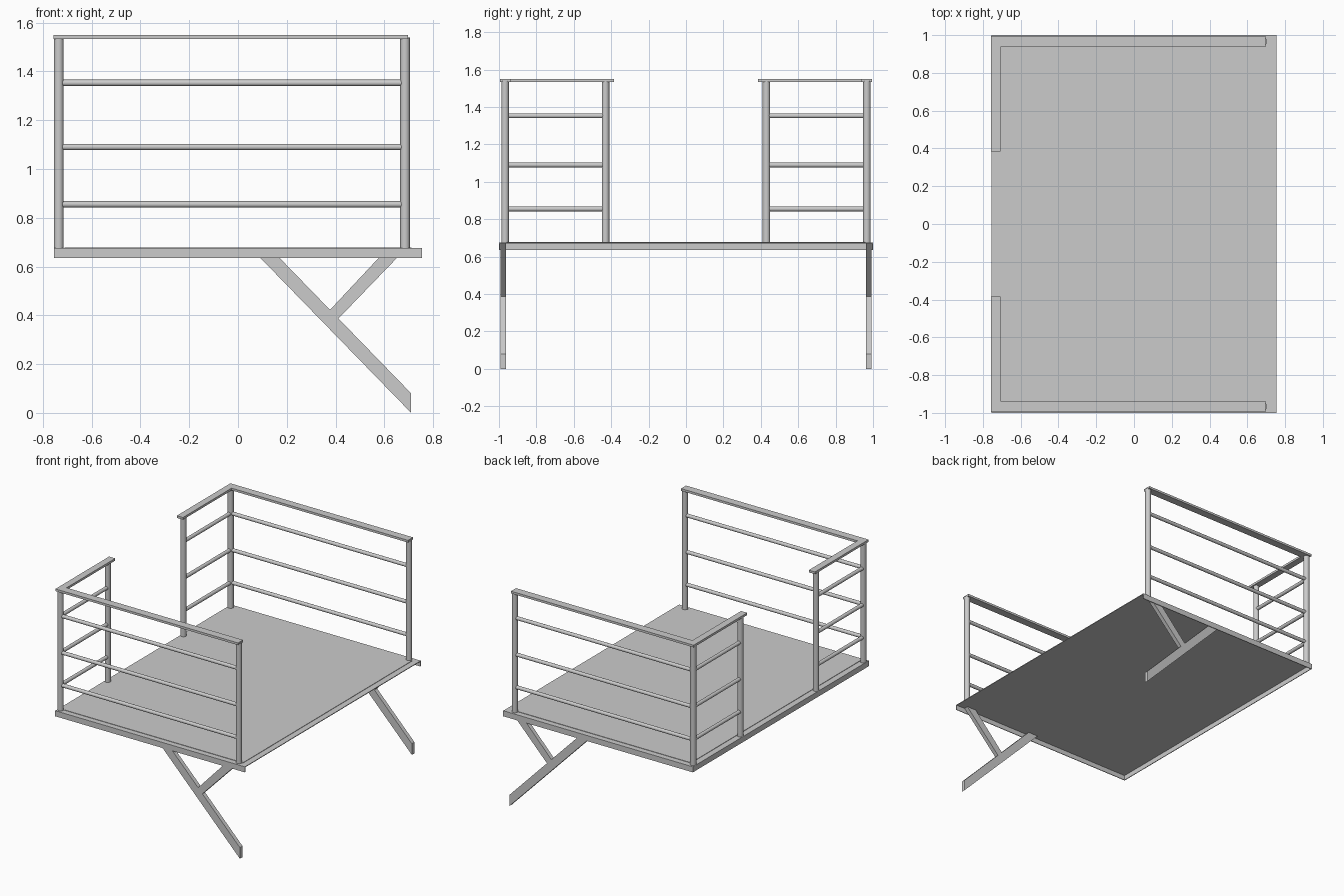
import bpy
import bmesh
from mathutils import Vector

if "Cube" in bpy.data.objects:
    bpy.data.objects.remove(bpy.data.objects["Cube"])


def make_object(name, bm):
    bmesh.ops.recalc_face_normals(bm, faces=bm.faces)
    mesh = bpy.data.meshes.new(name)
    bm.to_mesh(mesh)
    bm.free()
    ob = bpy.data.objects.new(name, mesh)
    bpy.context.collection.objects.link(ob)
    return ob


def prism(name, outline, axis, lo, hi):
    """Extrude a flat outline along 'y' (outline in xz) or 'z' (outline in xy)."""
    bm = bmesh.new()
    pts = [(a, lo, b) if axis == 'y' else (a, b, lo) for a, b in outline]
    face = bm.faces.new([bm.verts.new(p) for p in pts])
    out = bmesh.ops.extrude_face_region(bm, geom=[face])
    shift = Vector((0, hi - lo, 0)) if axis == 'y' else Vector((0, 0, hi - lo))
    verts = [g for g in out["geom"] if isinstance(g, bmesh.types.BMVert)]
    bmesh.ops.translate(bm, verts=verts, vec=shift)
    return make_object(name, bm)


def rect(x, y):
    return [(-x, -y), (x, -y), (x, y), (-x, y)]


def tube(name, start, end, radius, sides=20):
    a, b = Vector(start), Vector(end)
    bm = bmesh.new()
    bmesh.ops.create_cone(bm, cap_ends=True, segments=sides, radius1=radius,
                          radius2=radius, depth=(b - a).length)
    ob = make_object(name, bm)
    ob.location = (a + b) / 2
    ob.rotation_euler = (b - a).to_track_quat('Z', 'Y').to_euler()
    bpy.ops.object.select_all(action='DESELECT')
    ob.select_set(True)
    bpy.context.view_layer.objects.active = ob
    bpy.ops.object.shade_smooth_by_angle()
    return ob


# thin deck sheet, floor covering, and a skirt on three sides (open at +x)
prism("deck", rect(0.755, 1.0), 'z', 0.671, 0.676)
prism("floor_panel", rect(0.712, 0.96), 'z', 0.673, 0.679)
skirt = [(0.755, -1), (0.755, -0.995), (-0.75, -0.995), (-0.75, 0.995),
         (0.755, 0.995), (0.755, 1), (-0.755, 1), (-0.755, -1)]
prism("deck_skirt", skirt, 'z', 0.636, 0.673)

BACK, FRONT = -0.735, 0.685
OUTER, INNER = 0.967, 0.43

for side, s in (("near", -1), ("far", 1)):
    # posts
    for label, x, y in (("corner", BACK, OUTER), ("gate", BACK, INNER), ("end", FRONT, OUTER)):
        tube(f"{side}_{label}_post", (x, s * y, 0.675), (x, s * y, 1.54), 0.02)

    # crossbars along the side and along the short return
    for i, z in enumerate((0.855, 1.09, 1.353)):
        tube(f"{side}_side_bar_{i}", (BACK, s * OUTER, z), (FRONT, s * OUTER, z), 0.013)
        tube(f"{side}_return_bar_{i}", (BACK, s * OUTER, z), (BACK, s * INNER, z), 0.013)

    # flat L-shaped handrail
    rail = [(-0.757, 0.995), (0.697, 0.995), (0.697, 0.938),
            (-0.708, 0.938), (-0.708, 0.385), (-0.757, 0.385)]
    prism(f"{side}_handrail", [(x, s * y) for x, y in rail], 'z', 1.534, 1.55)

    # slanted leg and its brace, reaching up behind the skirt
    lo, hi = sorted((s * 0.963, s * 0.993))
    prism(f"{side}_leg", [(0.057, 0.671), (0.136, 0.671), (0.71, 0.08), (0.71, 0)], 'y', lo, hi)
    prism(f"{side}_brace", [(0.375, 0.42), (0.41, 0.385), (0.686, 0.671), (0.61, 0.671)],
          'y', lo, hi)
